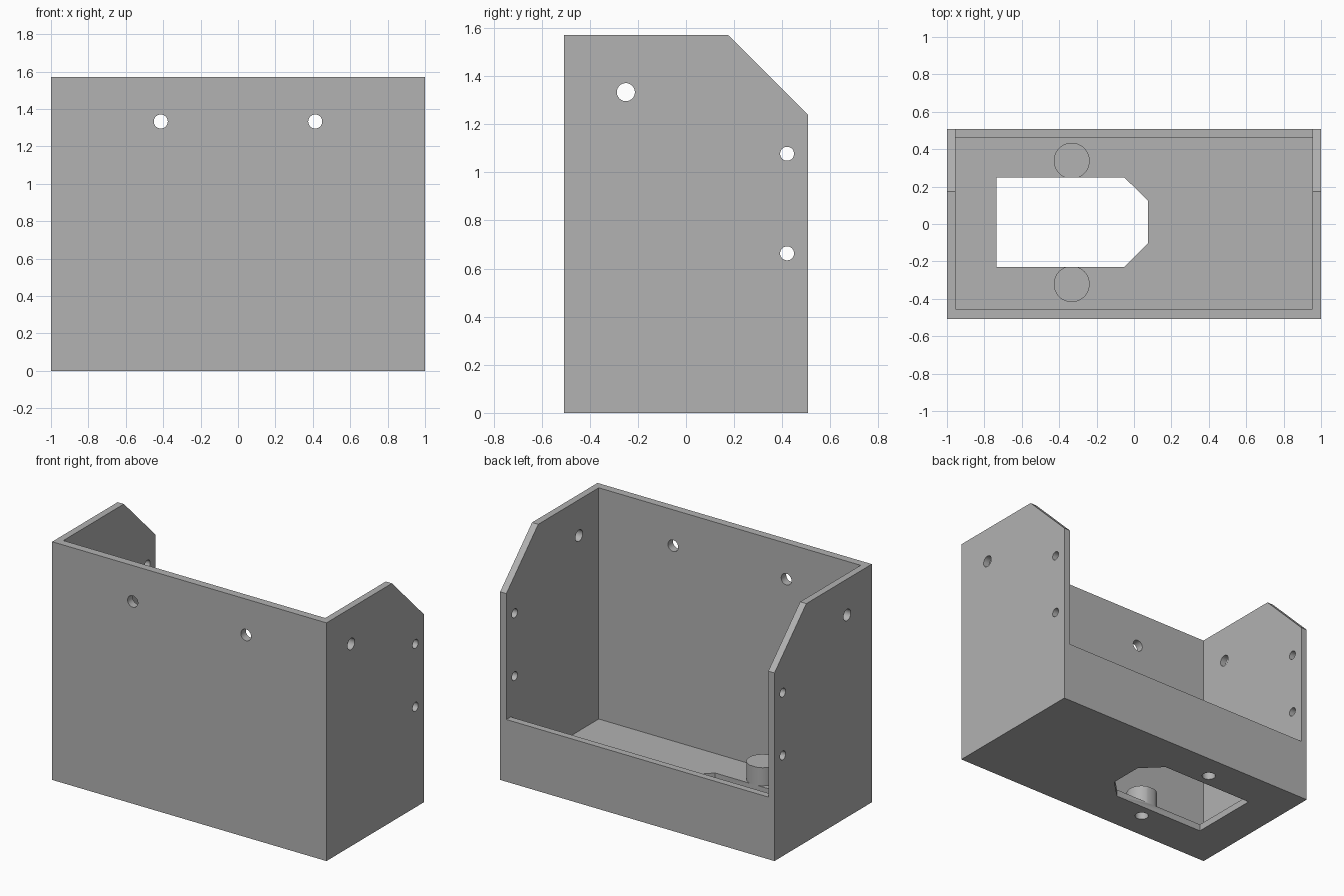
import bpy, bmesh, math
from mathutils import Matrix, Vector

if "Cube" in bpy.data.objects:
    bpy.data.objects.remove(bpy.data.objects["Cube"])

grey = bpy.data.materials.new("plain_grey")
grey.diffuse_color = (0.445, 0.445, 0.445, 1)
grey.use_nodes = True
grey.node_tree.nodes["Principled BSDF"].inputs["Base Color"].default_value = grey.diffuse_color

W, D, H = 1.0, 0.507, 1.57        # half width, half depth, height
IN_X, IN_F, IN_B = 0.955, -0.455, 0.462   # inner wall faces
FLOOR, LIP = 0.046, 0.41          # floor top, back lip top


def add_object(name, bm):
    bmesh.ops.recalc_face_normals(bm, faces=bm.faces)
    mesh = bpy.data.meshes.new(name)
    bm.to_mesh(mesh)
    bm.free()
    mesh.materials.append(grey)
    ob = bpy.data.objects.new(name, mesh)
    bpy.context.collection.objects.link(ob)
    return ob


def prism(name, points, offset):
    """Extrude a closed outline of 3D points along offset."""
    bm = bmesh.new()
    face = bm.faces.new([bm.verts.new(p) for p in points])
    ext = bmesh.ops.extrude_face_region(bm, geom=[face])
    verts = [g for g in ext["geom"] if isinstance(g, bmesh.types.BMVert)]
    bmesh.ops.translate(bm, verts=verts, vec=offset)
    return add_object(name, bm)


def box(name, lo, hi):
    pts = [(lo[0], lo[1], lo[2]), (hi[0], lo[1], lo[2]),
           (hi[0], hi[1], lo[2]), (lo[0], hi[1], lo[2])]
    return prism(name, pts, (0, 0, hi[2] - lo[2]))


def cylinder(name, centre, radius, length, axis="Z"):
    rot = {"X": Matrix.Rotation(math.pi / 2, 4, "Y"),
           "Y": Matrix.Rotation(math.pi / 2, 4, "X"),
           "Z": Matrix.Identity(4)}[axis]
    bm = bmesh.new()
    bmesh.ops.create_cone(bm, cap_ends=True, segments=48, radius1=radius,
                          radius2=radius, depth=length,
                          matrix=Matrix.Translation(Vector(centre)) @ rot)
    return add_object(name, bm)


def combine(body, tool, operation="DIFFERENCE"):
    mod = body.modifiers.new("bool", "BOOLEAN")
    mod.operation = operation
    mod.solver = "EXACT"
    mod.object = tool
    bpy.context.view_layer.objects.active = body
    bpy.ops.object.modifier_apply(modifier=mod.name)
    bpy.data.objects.remove(tool)


# Outer block with the sloped rear top corner
profile = [(-D, 0), (D, 0), (D, 1.24), (0.175, H), (-D, H)]
body = prism("enclosure_body", [(-W, y, z) for y, z in profile], (2 * W, 0, 0))

# Hollow interior, then open the back above the low lip
combine(body, box("cavity", (-IN_X, IN_F, FLOOR), (IN_X, IN_B, 2)))
combine(body, box("back_opening", (-IN_X, 0, LIP), (IN_X, 1, 2)))

# Screw posts standing on the floor
POSTS = [(-0.333, 0.338), (-0.333, -0.321)]
for x, y in POSTS:
    combine(body, cylinder("post", (x, y, 0.0925), 0.096, 0.145), "UNION")

# Floor cut-out with two clipped corners, also trimming the posts
outline = [(-0.736, -0.229), (-0.052, -0.229), (0.075, -0.104),
           (0.075, 0.125), (-0.052, 0.249), (-0.736, 0.249)]
combine(body, prism("floor_cutout", [(x, y, -0.1) for x, y in outline], (0, 0, 0.35)))

# Blind screw holes from below
for x, y in POSTS:
    combine(body, cylinder("post_hole", (x, y, 0.0), 0.042, 0.26))

# Front wall holes
for x in (-0.413, 0.413):
    combine(body, cylinder("front_hole", (x, -D, 1.333), 0.0375, 0.3, "Y"))

# Side wall holes, drilled through both sides
for y, z, r in ((-0.25, 1.333, 0.0375), (0.42, 1.077, 0.029), (0.42, 0.663, 0.029)):
    combine(body, cylinder("side_hole", (0, y, z), r, 2.4, "X"))

bpy.ops.object.select_all(action="DESELECT")
body.select_set(True)
bpy.context.view_layer.objects.active = body
bpy.ops.object.shade_smooth_by_angle(angle=math.radians(30))
